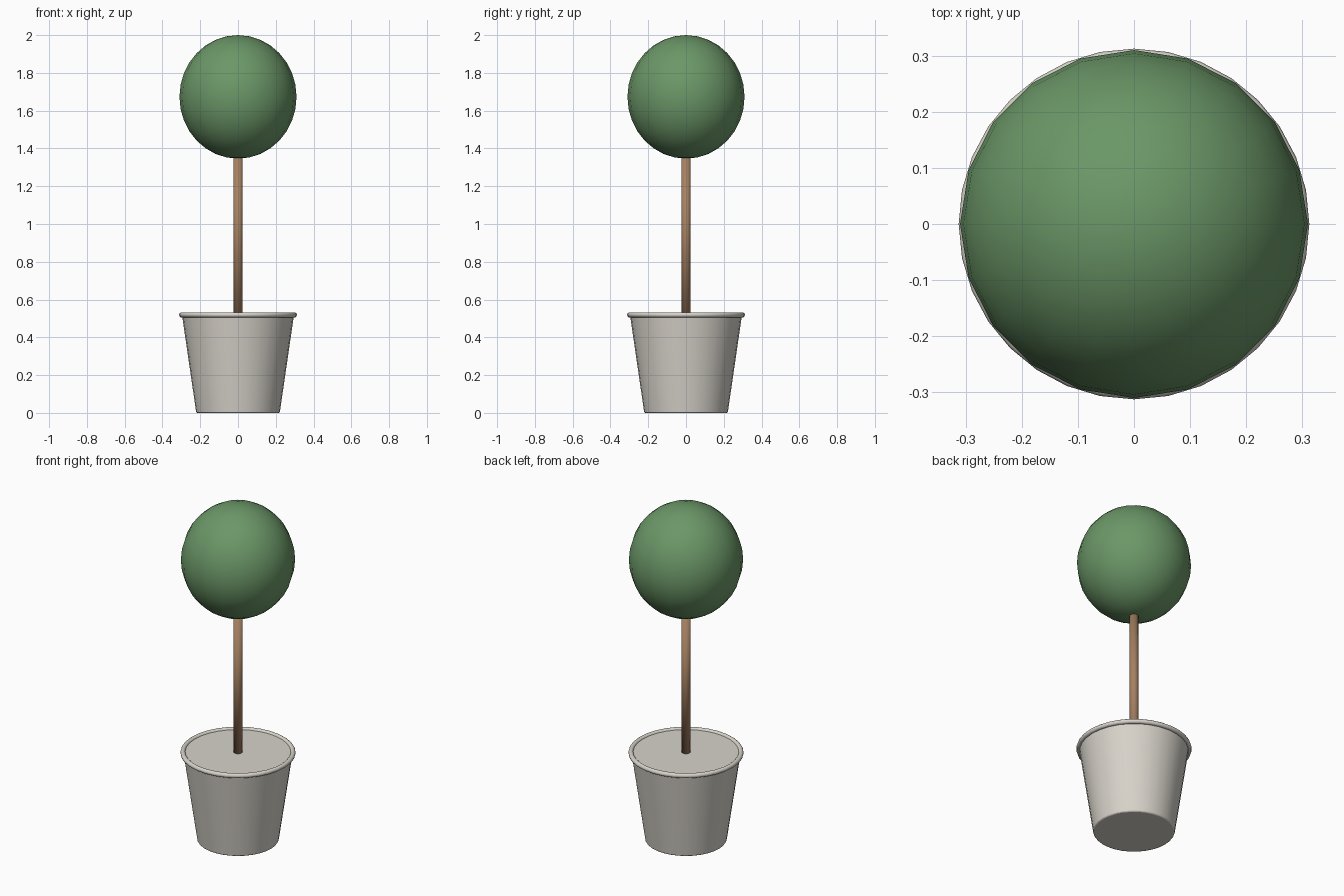
import bpy, math

cube = bpy.data.objects.get("Cube")
if cube:
    bpy.data.objects.remove(cube, do_unlink=True)


def material(name, rgb):
    m = bpy.data.materials.new(name)
    m.use_nodes = True
    m.diffuse_color = (*rgb, 1)
    m.node_tree.nodes["Principled BSDF"].inputs["Base Color"].default_value = (*rgb, 1)
    return m


def finish(name, mat, angle=None):
    ob = bpy.context.object
    ob.name = ob.data.name = name
    ob.data.materials.append(mat)
    if angle is None:
        bpy.ops.object.shade_smooth()
    else:
        bpy.ops.object.shade_smooth_by_angle(angle=math.radians(angle))
    return ob


leaf = material("leaf_green", (0.147, 0.31, 0.136))
bark = material("bark_brown", (0.38, 0.22, 0.12))
clay = material("pale_clay", (0.68, 0.65, 0.59))

# Clipped foliage ball, slightly taller than wide
bpy.ops.mesh.primitive_uv_sphere_add(segments=20, ring_count=16, radius=1, location=(0, 0, 1.673))
bpy.context.object.scale = (0.31, 0.31, 0.327)
finish("foliage_ball", leaf)

# Slim trunk, smooth over its ends
bpy.ops.mesh.primitive_cylinder_add(vertices=16, radius=0.025, depth=0.85, location=(0, 0, 0.945))
finish("trunk", bark)

# Tapered pot with a softened base edge and a closed flat top
bpy.ops.mesh.primitive_cone_add(vertices=32, radius1=0.221, radius2=0.297, depth=0.522, location=(0, 0, 0.261))
pot = finish("pot", clay, 40)
bevel = pot.modifiers.new("base_edge", "BEVEL")
bevel.width = 0.006
bevel.segments = 2
bevel.limit_method = "ANGLE"
bevel.angle_limit = math.radians(40)

# Rolled rim
bpy.ops.mesh.primitive_torus_add(major_segments=32, minor_segments=10, major_radius=0.299,
                                 minor_radius=0.0135, location=(0, 0, 0.519))
finish("pot_rim", clay)
